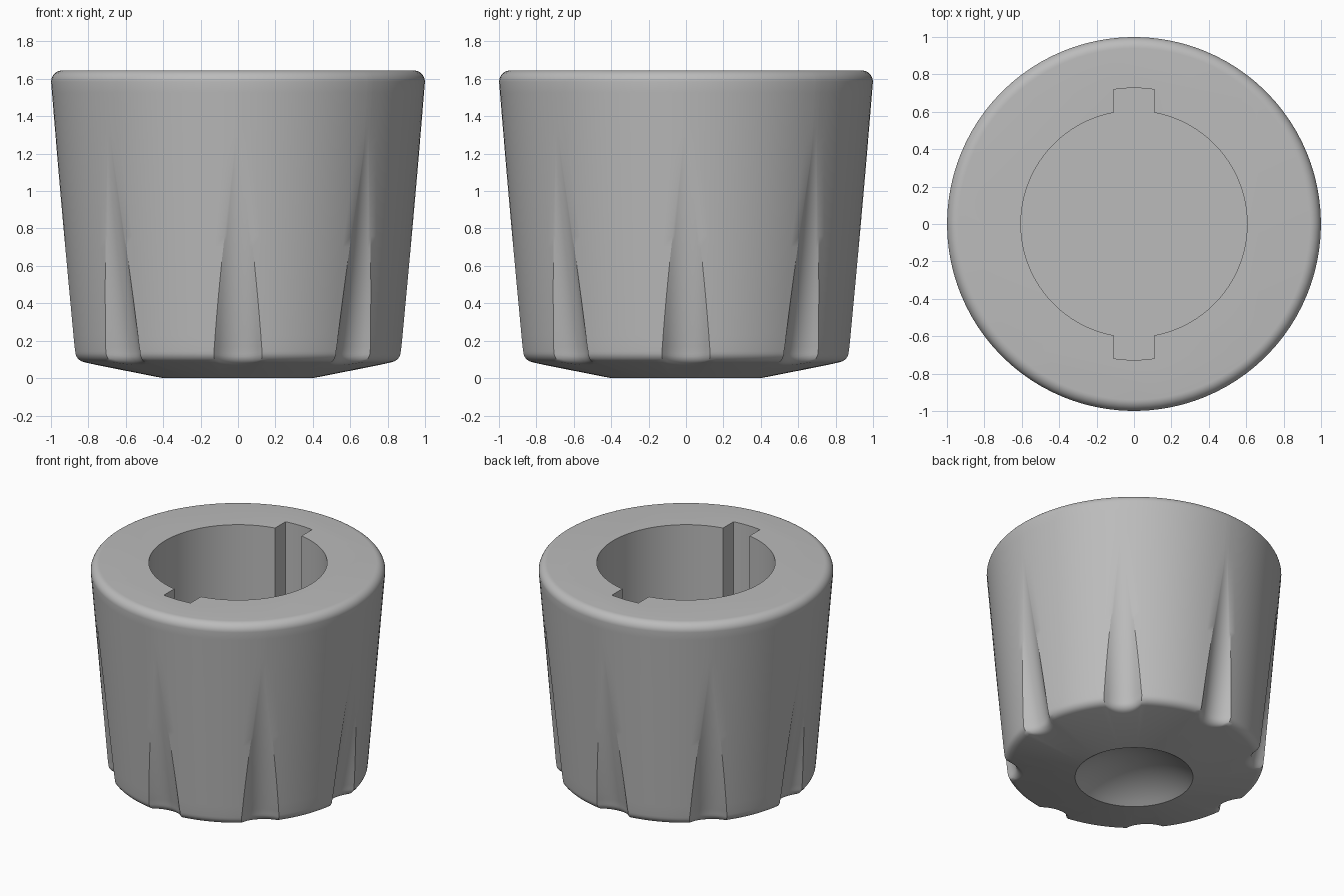
import bpy, bmesh, math

old = bpy.data.objects.get("Cube")
if old:
    bpy.data.objects.remove(old, do_unlink=True)

HEIGHT, FILLET, FLUTES = 1.645, 0.06, 8
DISH_R, DISH_DEPTH = 0.4, 0.13
SOCKET_R, KEY_R, KEY_HALF, FLOOR = 0.605, 0.727, 0.11, 0.4
FLUTE_R = 0.146

grey = bpy.data.materials.new("plain grey")
grey.use_nodes = True
colour = (0.5, 0.5, 0.5, 1)
grey.diffuse_color = colour
grey.node_tree.nodes["Principled BSDF"].inputs["Base Color"].default_value = colour


def make_object(name, bm):
    bmesh.ops.recalc_face_normals(bm, faces=bm.faces)
    mesh = bpy.data.meshes.new(name)
    bm.to_mesh(mesh)
    bm.free()
    mesh.materials.append(grey)
    obj = bpy.data.objects.new(name, mesh)
    bpy.context.collection.objects.link(obj)
    return obj


def loft(name, rings):
    """Skin closed rings of equal length and cap both ends."""
    bm = bmesh.new()
    loops = [[bm.verts.new(p) for p in ring] for ring in rings]
    for a, b in zip(loops, loops[1:]):
        for i in range(len(a)):
            j = (i + 1) % len(a)
            bm.faces.new((a[i], a[j], b[j], b[i]))
    bm.faces.new(loops[0])
    bm.faces.new(loops[-1])
    return make_object(name, bm)


def contour(z):
    """Angle and radius around the tapered wall, with scooped flutes fading upward."""
    wall = 0.88 + 0.119 * (z - 0.13) / 1.45
    depth = 0.08 * max(0, 1 - (z - 0.12) / 1.25) ** 2
    half = math.sqrt(2 * FLUTE_R * depth - depth ** 2)
    edge = max(half, 0.02) / wall
    step = 2 * math.pi / FLUTES
    points = []
    for k in range(FLUTES):
        for i in range(12):
            u = i / 6 - 1
            sag = math.sqrt(FLUTE_R ** 2 - (u * half) ** 2) - math.sqrt(FLUTE_R ** 2 - half ** 2)
            points.append((k * step + u * edge, wall - sag))
        for i in range(12):
            points.append((k * step + edge + (step - 2 * edge) * i / 12, wall))
    return points


def place(angle, r, z):
    return (r * math.cos(angle), r * math.sin(angle), z)


rings = []
base = contour(0.13)

# Hollow dish underneath
sphere_r = (DISH_R ** 2 + DISH_DEPTH ** 2) / (2 * DISH_DEPTH)
for i in range(1, 13):
    r = DISH_R * i / 12
    z = math.sqrt(sphere_r ** 2 - r * r) - (sphere_r - DISH_DEPTH)
    rings.append([place(a, r, z) for a, _ in base])

# Conical underside running into a rounded, fluted lower rim
for i in range(7):
    t = math.radians(-80 + 80 * i / 6)
    rings.append([place(a, r - FILLET + FILLET * math.cos(t),
                        0.2 * (r - FILLET - DISH_R) + FILLET * (1 + math.sin(t)))
                  for a, r in base])

# Tapered wall
for i in range(25):
    z = 0.17 + (HEIGHT - FILLET - 0.17) * i / 24
    rings.append([place(a, r, z) for a, r in contour(z)])

# Rounded upper rim
for i in range(1, 9):
    t = math.pi / 2 * i / 8
    rings.append([place(a, r - FILLET + FILLET * math.cos(t),
                        HEIGHT - FILLET + FILLET * math.sin(t))
                  for a, r in contour(HEIGHT - FILLET)])

knob = loft("knob_body", rings)

# Round socket outline with two opposite keyways
inner = math.asin(KEY_HALF / SOCKET_R)
outer = math.asin(KEY_HALF / KEY_R)
outline = []
for side in (0, math.pi):
    mid = math.pi / 2 + side
    outline += [(mid - outer + 2 * outer * i / 6, KEY_R) for i in range(7)]
    sweep = math.pi - 2 * inner
    outline += [(mid + inner + sweep * i / 48, SOCKET_R) for i in range(49)]
cutter = loft("socket_cutter", [[place(a, r, z) for a, r in outline]
                                for z in (FLOOR, HEIGHT + 0.2)])
cutter.hide_render = True

# Cut the socket, then drop the helper
bpy.context.view_layer.objects.active = knob
cut = knob.modifiers.new("socket", 'BOOLEAN')
cut.operation = 'DIFFERENCE'
cut.solver = 'EXACT'
cut.object = cutter
bpy.ops.object.modifier_apply(modifier=cut.name)
bpy.data.objects.remove(cutter, do_unlink=True)

for obj in bpy.context.selected_objects:
    obj.select_set(False)
knob.select_set(True)
bpy.ops.object.shade_smooth_by_angle(angle=math.radians(28))
